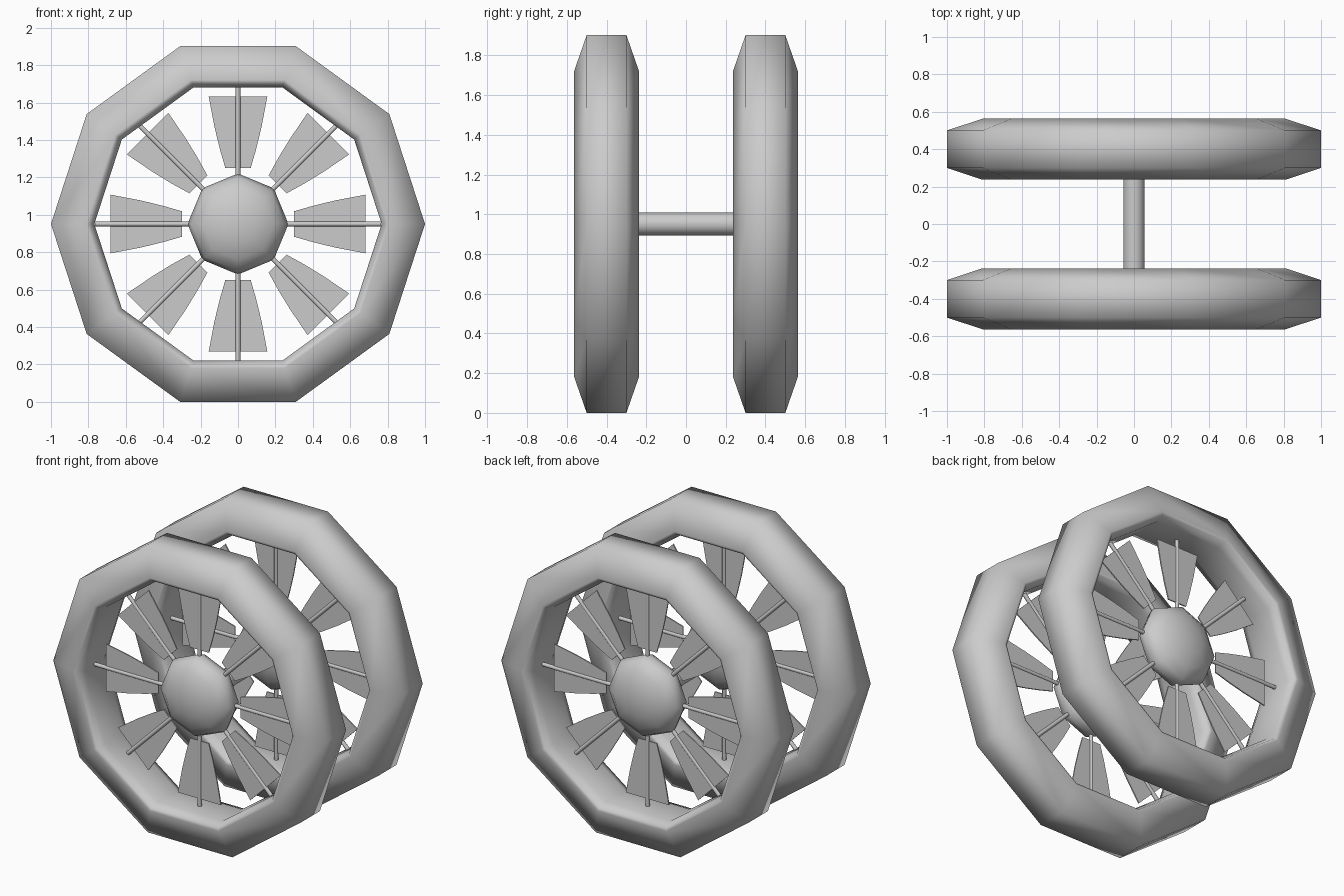
import bpy, bmesh, math
from mathutils import Matrix, Vector

cube = bpy.data.objects.get("Cube")
if cube:
    bpy.data.objects.remove(cube, do_unlink=True)

HUB_Z = 0.951      # axle height
WHEEL_Y = 0.40     # distance of each wheel from the middle

grey = bpy.data.materials.new("plain grey")
grey.use_nodes = True
GREY = (0.6, 0.6, 0.6, 1)
grey.diffuse_color = GREY
grey.node_tree.nodes["Principled BSDF"].inputs["Base Color"].default_value = GREY


def add_object(name, bm, y, smooth=True):
    """Turn a bmesh built around the wheel centre into an object."""
    bmesh.ops.recalc_face_normals(bm, faces=bm.faces[:])
    for f in bm.faces:
        f.smooth = smooth
    mesh = bpy.data.meshes.new(name)
    bm.to_mesh(mesh)
    bm.free()
    mesh.materials.append(grey)
    obj = bpy.data.objects.new(name, mesh)
    obj.location = (0, y, HUB_Z)
    bpy.context.collection.objects.link(obj)
    return obj


def sharpen(obj, degrees):
    bpy.ops.object.select_all(action='DESELECT')
    obj.select_set(True)
    bpy.context.view_layer.objects.active = obj
    bpy.ops.object.shade_smooth_by_angle(angle=math.radians(degrees))


def tyre(name, y):
    # closed section (radius, depth) swept around a ten-sided ring
    half = [(1.0, 0.10), (0.81, 0.163), (0.79, 0.155), (0.768, 0.10)]
    section = half + [(r, -d) for r, d in reversed(half)]
    bm = bmesh.new()
    rings = []
    for i in range(10):
        a = math.tau * i / 10
        rings.append([bm.verts.new((r * math.cos(a), d, r * math.sin(a)))
                      for r, d in section])
    n = len(section)
    for i in range(10):
        p, q = rings[i], rings[(i + 1) % 10]
        for j in range(n):
            k = (j + 1) % n
            bm.faces.new((p[j], p[k], q[k], q[j]))
    add_object(name, bm, y)


def hub(name, y):
    # flattened eight-sided ball
    bm = bmesh.new()
    bmesh.ops.create_uvsphere(bm, u_segments=8, v_segments=8, radius=1)
    bmesh.ops.transform(bm, verts=bm.verts[:], matrix=Matrix.Rotation(math.pi / 2, 4, 'X'))
    bmesh.ops.scale(bm, verts=bm.verts[:], vec=(0.27, 0.135, 0.27))
    add_object(name, bm, y)


def spokes(name, y):
    bm = bmesh.new()
    r0, r1 = 0.2, 0.765
    for i in range(8):
        m = Matrix.Rotation(math.tau * i / 8, 4, 'Y') @ Matrix.Translation((0, 0, (r0 + r1) / 2))
        bmesh.ops.create_cone(bm, cap_ends=True, segments=10, radius1=0.013,
                              radius2=0.013, depth=r1 - r0, matrix=m)
    sharpen(add_object(name, bm, y), 40)


def blades(name, y):
    # thin flared plate, repeated behind each spoke
    edge = [(0.30, 0.068), (0.40, 0.097), (0.52, 0.126), (0.683, 0.157)]
    outline = [(w, r) for r, w in edge] + [(-w, r) for r, w in reversed(edge)]
    t = 0.004
    bm = bmesh.new()
    for i in range(8):
        m = Matrix.Rotation(math.tau * i / 8, 4, 'Y')
        front = [bm.verts.new(m @ Vector((x, -t, z))) for x, z in outline]
        back = [bm.verts.new(m @ Vector((x, t, z))) for x, z in outline]
        bm.faces.new(front)
        bm.faces.new(back[::-1])
        for j in range(len(outline)):
            k = (j + 1) % len(outline)
            bm.faces.new((front[j], back[j], back[k], front[k]))
    add_object(name, bm, y, smooth=False)


# two identical wheels
for side, y in (("front", -WHEEL_Y), ("back", WHEEL_Y)):
    tyre(side + "_tyre", y)
    hub(side + "_hub", y)
    spokes(side + "_spokes", y)
    blades(side + "_blades", y)

# axle joining the hubs
bm = bmesh.new()
bmesh.ops.create_cone(bm, cap_ends=True, segments=16, radius1=0.057, radius2=0.057,
                      depth=2 * WHEEL_Y, matrix=Matrix.Rotation(math.pi / 2, 4, 'X'))
sharpen(add_object("axle", bm, 0), 40)
